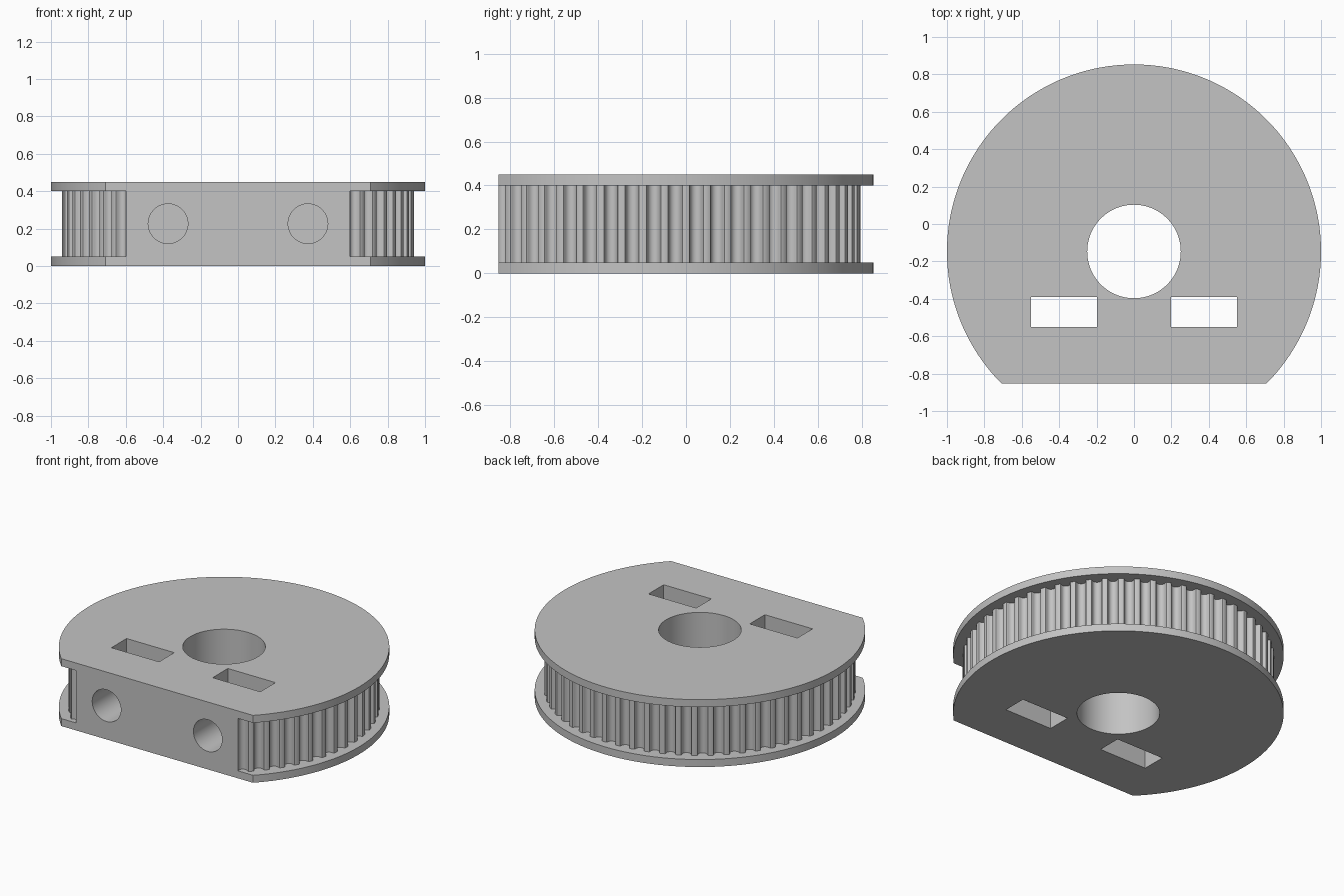
import bpy, bmesh, math
from mathutils import Matrix, Vector

if "Cube" in bpy.data.objects:
    bpy.data.objects.remove(bpy.data.objects["Cube"], do_unlink=True)

AXIS_Y = -0.147      # pulley axis
FLAT_Y = -0.853      # clamped front face
HEIGHT, RIM = 0.45, 0.05
TEETH, CORE_R, MM = 60, 0.9423, 0.05

grey = bpy.data.materials.new("grey plastic")
grey.use_nodes = True
colour = (0.55, 0.55, 0.55, 1)
grey.diffuse_color = colour
grey.node_tree.nodes["Principled BSDF"].inputs["Base Color"].default_value = colour


def make_object(name, bm):
    bmesh.ops.recalc_face_normals(bm, faces=bm.faces)
    mesh = bpy.data.meshes.new(name)
    bm.to_mesh(mesh)
    bm.free()
    mesh.materials.append(grey)
    obj = bpy.data.objects.new(name, mesh)
    bpy.context.collection.objects.link(obj)
    return obj


def prism(name, outline, z0, z1):
    bm = bmesh.new()
    face = bm.faces.new([bm.verts.new((x, y + AXIS_Y, z0)) for x, y in outline])
    extruded = bmesh.ops.extrude_face_region(bm, geom=[face])["geom"]
    top = [v for v in extruded if isinstance(v, bmesh.types.BMVert)]
    bmesh.ops.translate(bm, verts=top, vec=(0, 0, z1 - z0))
    return make_object(name, bm)


def box(name, low, high):
    low, high = Vector(low), Vector(high)
    bm = bmesh.new()
    bmesh.ops.create_cube(bm, size=1)
    bmesh.ops.scale(bm, verts=bm.verts, vec=high - low)
    bmesh.ops.translate(bm, verts=bm.verts, vec=(low + high) / 2)
    return make_object(name, bm)


def circle(radius, count):
    return [(radius * math.cos(math.tau * i / count),
             radius * math.sin(math.tau * i / count)) for i in range(count)]


def combine(target, tool, operation):
    mod = target.modifiers.new(tool.name, 'BOOLEAN')
    mod.operation, mod.solver, mod.object = operation, 'EXACT', tool
    bpy.context.view_layer.objects.active = target
    bpy.ops.object.modifier_apply(modifier=mod.name)
    bpy.data.objects.remove(tool, do_unlink=True)


# Belt groove: half width and depth from the land to the root
half = [(0.747, 0), (0.648, 0.037), (0.598, 0.131), (0.579, 0.238),
        (0.547, 0.343), (0.505, 0.444), (0.452, 0.54), (0.358, 0.637),
        (0.248, 0.707), (0.127, 0.75)]
groove = [(-u, d) for u, d in half] + [(0, 0.764)] + half[::-1]
seat = math.sqrt(CORE_R ** 2 - (half[0][0] * MM) ** 2)

# Toothed core
outline = []
for i in range(TEETH):
    turn = Matrix.Rotation(-math.tau * i / TEETH, 2)
    outline += [turn @ Vector((u * MM, seat - d * MM)) for u, d in groove]
pulley = prism("toothed_pulley", outline, RIM / 2, HEIGHT - RIM / 2)

# Flanges
for name, z in (("lower_flange", 0), ("upper_flange", HEIGHT - RIM)):
    combine(pulley, prism(name, circle(1, 180), z, z + RIM), 'UNION')

# Front flat and shaft bore
combine(pulley, box("front_cutter", (-2, -2, -1), (2, FLAT_Y, 1)), 'DIFFERENCE')
combine(pulley, prism("bore_cutter", circle(0.25, 96), -1, 1), 'DIFFERENCE')

# Nut slots with screw holes leading into them
for side in (-1, 1):
    x = side * 0.374
    combine(pulley, box("slot_cutter", (x - 0.176, -0.55, -1), (x + 0.176, -0.39, 1)), 'DIFFERENCE')
    bm = bmesh.new()
    place = Matrix.Translation((x, -0.74, 0.226)) @ Matrix.Rotation(math.pi / 2, 4, 'X')
    bmesh.ops.create_cone(bm, cap_ends=True, segments=64, radius1=0.106,
                          radius2=0.106, depth=0.5, matrix=place)
    combine(pulley, make_object("screw_cutter", bm), 'DIFFERENCE')

# Smooth round walls, crisp edges
bpy.ops.object.select_all(action='DESELECT')
pulley.select_set(True)
bpy.context.view_layer.objects.active = pulley
bpy.ops.object.shade_smooth_by_angle(angle=math.radians(30))
